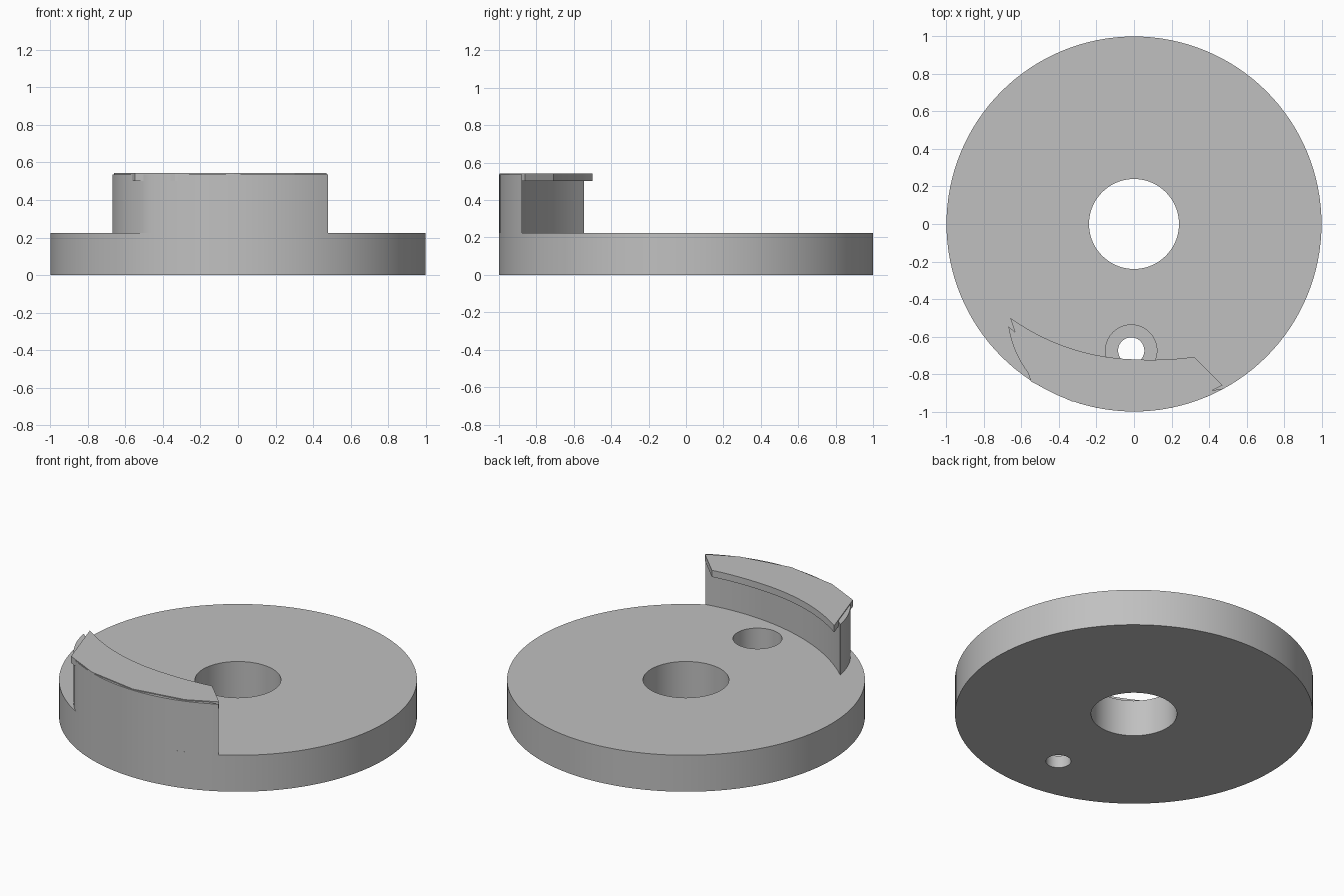
import bpy, bmesh
from math import cos, sin, atan2, tau, radians
from mathutils import Vector

cube = bpy.data.objects.get("Cube")
if cube:
    bpy.data.objects.remove(cube, do_unlink=True)

grey = bpy.data.materials.new("plain grey")
grey.use_nodes = True
colour = (0.53, 0.53, 0.53, 1)
grey.diffuse_color = colour
grey.node_tree.nodes["Principled BSDF"].inputs["Base Color"].default_value = colour

DISC_TOP = 0.225


def arc(a, b, c, steps=24):
    """Points on the circular arc from a through b to c."""
    a, b, c = Vector(a), Vector(b), Vector(c)
    d, e = b - a, c - a
    k = 2 * (d.x * e.y - d.y * e.x)
    mid = a + Vector((e.y * d.dot(d) - d.y * e.dot(e),
                      d.x * e.dot(e) - e.x * d.dot(d))) / k
    start = atan2(a.y - mid.y, a.x - mid.x)
    end = atan2(c.y - mid.y, c.x - mid.x)
    sweep = (end - start) % tau
    if k < 0:
        sweep -= tau
    r = (a - mid).length
    return [(mid.x + r * cos(start + sweep * i / steps),
             mid.y + r * sin(start + sweep * i / steps)) for i in range(steps + 1)]


def prism(name, outline, low, high):
    """Extrude a flat outline between two heights."""
    bm = bmesh.new()
    face = bm.faces.new([bm.verts.new((x, y, low)) for x, y in outline])
    top = bmesh.ops.extrude_face_region(bm, geom=[face])["geom"]
    verts = [v for v in top if isinstance(v, bmesh.types.BMVert)]
    bmesh.ops.translate(bm, verts=verts, vec=(0, 0, high - low))
    bmesh.ops.recalc_face_normals(bm, faces=bm.faces)
    mesh = bpy.data.meshes.new(name)
    bm.to_mesh(mesh)
    bm.free()
    mesh.materials.append(grey)
    obj = bpy.data.objects.new(name, mesh)
    bpy.context.collection.objects.link(obj)
    return obj


def circle(x, y, r, sides):
    return [(x + r * cos(tau * i / sides), y + r * sin(tau * i / sides))
            for i in range(sides)]


def activate(obj):
    bpy.ops.object.select_all(action="DESELECT")
    obj.select_set(True)
    bpy.context.view_layer.objects.active = obj


# Disc with a centre bore and a counterbored pin hole
disc = prism("disc", circle(0, 0, 1, 128), 0, DISC_TOP)
pin = (-0.015, -0.675)
for name, (x, y), r, low in (("centre_bore", (0, 0), 0.24, -0.1),
                             ("pin_hole", pin, 0.07, -0.1),
                             ("counterbore", pin, 0.137, 0.075)):
    cutter = prism(name, circle(x, y, r, 64), low, 0.4)
    cutter.hide_render = True
    cut = disc.modifiers.new(name, "BOOLEAN")
    cut.operation, cut.solver, cut.object = "DIFFERENCE", "EXACT", cutter
    activate(disc)
    bpy.ops.object.modifier_apply(modifier=name)
    bpy.data.objects.remove(cutter, do_unlink=True)

# Curved wall: inner face, rim-flush outer face, rounded end
right_end, left_end = (0.48, -0.877), (-0.67, -0.545)
rim_end = (-0.5, -0.866)
inner = arc(left_end, (-0.02, -0.875), right_end)
outer = arc(right_end, (0, -1), rim_end)
rounded = arc(rim_end, (-0.615, -0.715), left_end, 12)
wall = prism("curved_wall", inner + outer[1:] + rounded[1:-1], DISC_TOP, 0.537)

# Overhanging lip with a coarse faceted outer edge
lip_inner = arc((-0.66, -0.5), (-0.3, -0.675), (0.0, -0.722), 14)
lip_inner += arc((0.0, -0.722), (0.16, -0.723), (0.32, -0.709), 6)[1:]
lip_outer = [(0.473, -0.86), (0.3, -0.945), (-0.02, -0.997),
             (-0.335, -0.945), (-0.55, -0.84)]
lip = prism("lip", lip_inner + lip_outer, 0.502, 0.543)

for obj in (disc, wall, lip):
    activate(obj)
    bpy.ops.object.shade_smooth_by_angle(angle=radians(12 if obj is lip else 30))
